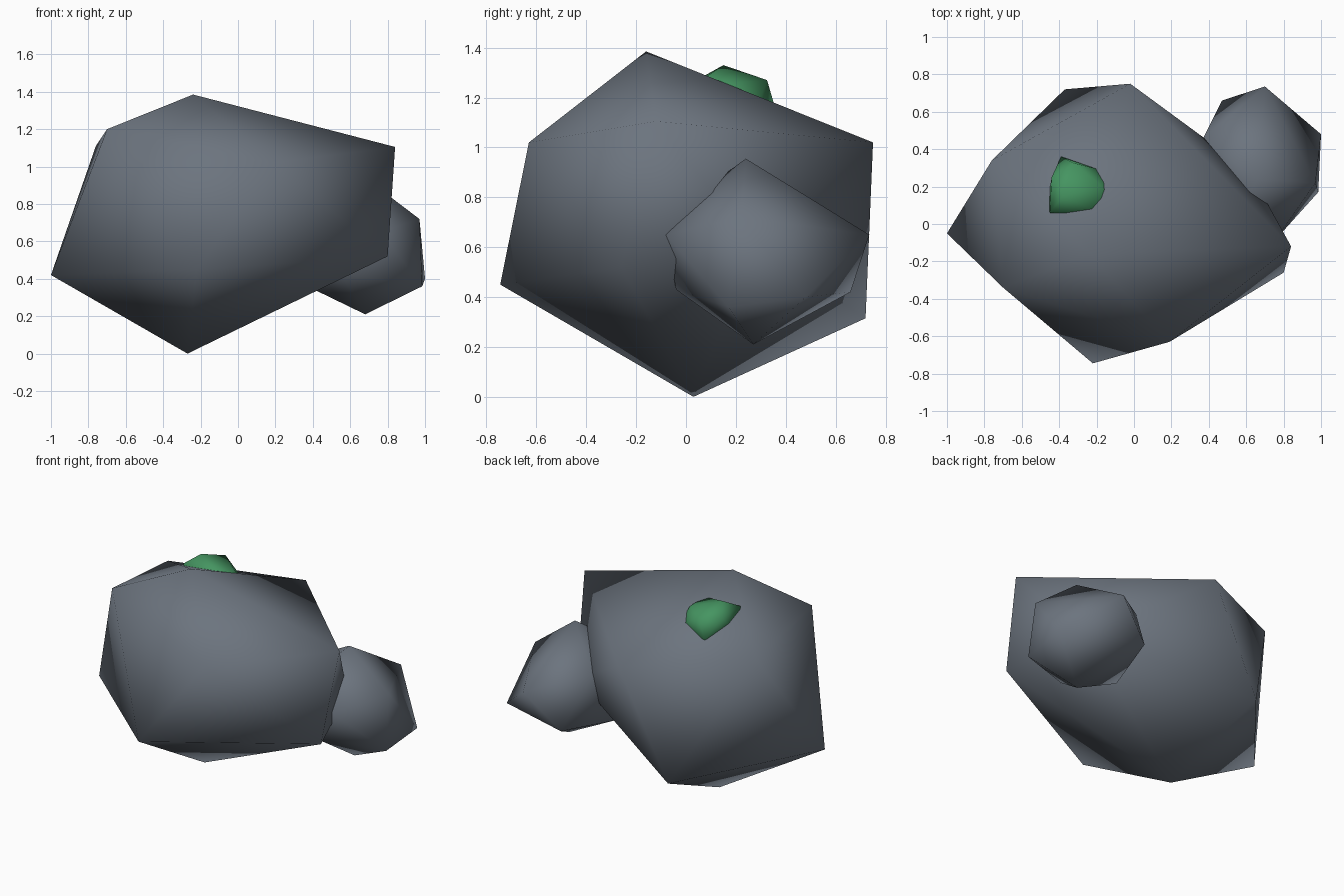
import bpy
import bmesh

cube = bpy.data.objects.get("Cube")
if cube:
    bpy.data.objects.remove(cube, do_unlink=True)


def make_material(name, rgb):
    mat = bpy.data.materials.new(name)
    mat.use_nodes = True
    color = (*rgb, 1)
    mat.diffuse_color = color
    shader = mat.node_tree.nodes["Principled BSDF"]
    shader.inputs["Base Color"].default_value = color
    shader.inputs["Roughness"].default_value = 0.9
    return mat


def make_boulder(name, bottom, lower, upper, top, mat):
    """Irregular twenty-sided lump: two staggered rings of five between two poles."""
    bm = bmesh.new()
    base = bm.verts.new(bottom)
    low = [bm.verts.new(p) for p in lower]
    high = [bm.verts.new(p) for p in upper]
    peak = bm.verts.new(top)
    count = len(low)
    for i in range(count):
        j = (i + 1) % count
        bm.faces.new((base, low[i], low[j]))
        bm.faces.new((low[i], high[i], low[j]))
        bm.faces.new((high[i], high[j], low[j]))
        bm.faces.new((peak, high[j], high[i]))
    bmesh.ops.recalc_face_normals(bm, faces=bm.faces[:])
    for face in bm.faces:
        face.smooth = True
    mesh = bpy.data.meshes.new(name)
    bm.to_mesh(mesh)
    bm.free()
    mesh.materials.append(mat)
    obj = bpy.data.objects.new(name, mesh)
    bpy.context.collection.objects.link(obj)
    return obj


stone = make_material("slate_grey", (0.15, 0.175, 0.21))
moss = make_material("moss_green", (0.06, 0.30, 0.12))

# Main rock
make_boulder(
    "large_rock",
    (-.27, .03, 0),
    [(.8, -.26, .52), (-.22, -.745, .45), (-1, -.05, .42), (-.37, .72, .315), (.62, .28, .6)],
    [(.19, -.63, 1.02), (-.7, -.34, 1.2), (-.76, .34, 1.11), (-.02, .75, 1.02), (.84, -.12, 1.105)],
    (-.24, -.16, 1.385), stone)

# Smaller rock leaning against the back corner
make_boulder(
    "small_rock",
    (.68, .27, .21),
    [(.985, .17, .36), (.55, -.04, .43), (.35, .25, .37), (.47, .66, .42), (1, .48, .4)],
    [(.76, -.08, .65), (.52, 0, .78), (.37, .46, .76), (.7, .735, .65), (.97, .22, .72)],
    (.66, .24, .955), stone)

# Moss clump sunk into the top
make_boulder(
    "moss_clump",
    (-.28, .2, 1.05),
    [(-.1, .1, 1.18), (-.28, .04, 1.15), (-.46, .13, 1.15), (-.39, .36, 1.15), (-.14, .28, 1.15)],
    [(-.18, .06, 1.27), (-.45, .06, 1.28), (-.44, .25, 1.27), (-.32, .325, 1.27), (-.17, .2, 1.26)],
    (-.38, .15, 1.33), moss)
